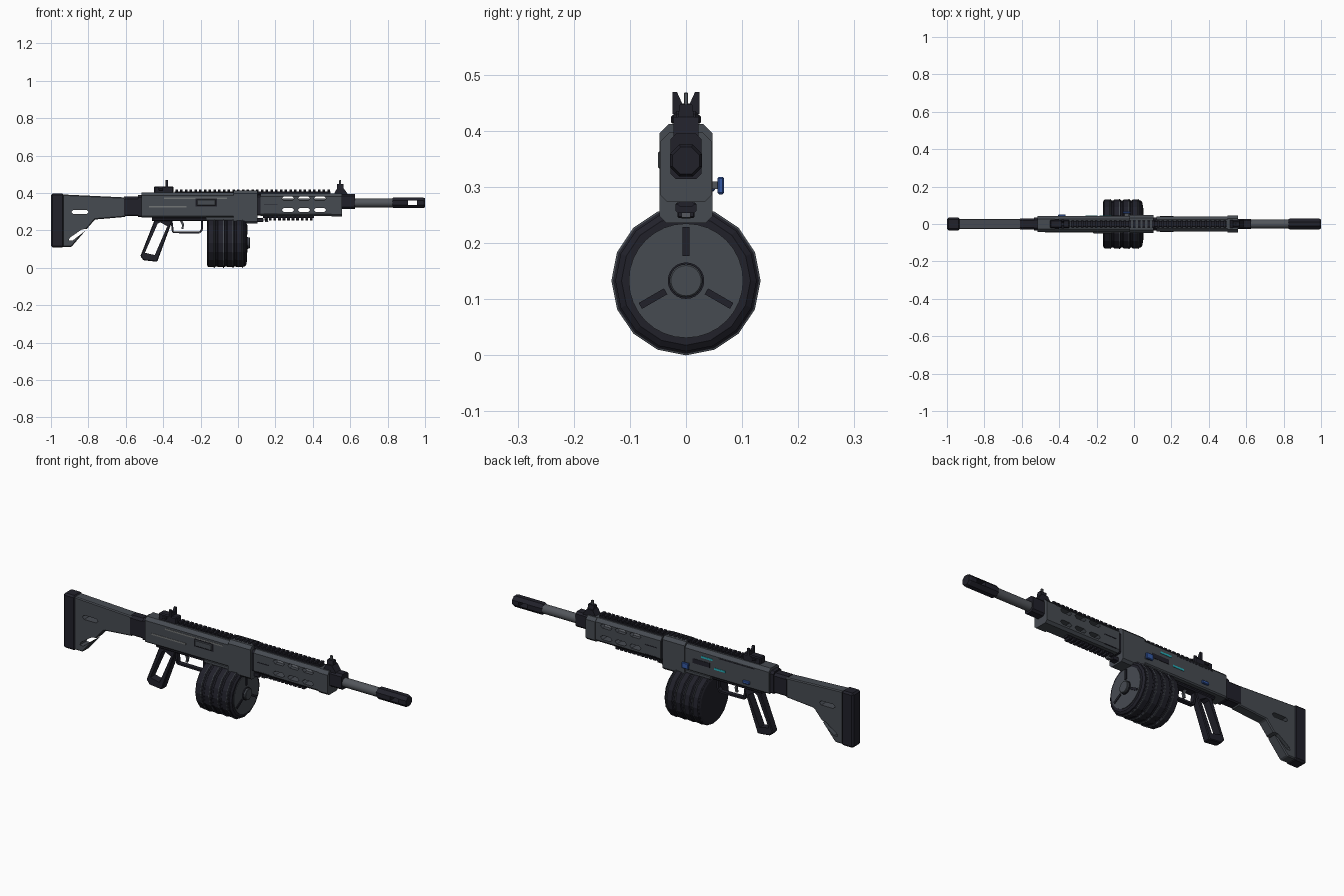
import bpy, bmesh, math
from mathutils import Vector

cube = bpy.data.objects.get("Cube")
if cube:
    bpy.data.objects.remove(cube, do_unlink=True)


def material(name, rgb):
    m = bpy.data.materials.new(name)
    m.use_nodes = True
    m.diffuse_color = (*rgb, 1)
    m.node_tree.nodes["Principled BSDF"].inputs["Base Color"].default_value = (*rgb, 1)
    return m


GREY = material("gunmetal grey", (0.062, 0.07, 0.083))
DARK = material("near black", (0.015, 0.015, 0.023))
STEEL = material("steel grey", (0.085, 0.092, 0.105))
LIGHT = material("pale groove", (0.17, 0.18, 0.18))
BLUE = material("control blue", (0.035, 0.1, 0.38))
CYAN = material("cyan marking", (0.02, 0.42, 0.48))


def finish(name, bm, mat, bevel=0):
    bmesh.ops.recalc_face_normals(bm, faces=bm.faces)
    if bevel:
        bmesh.ops.bevel(bm, geom=bm.edges[:], offset=bevel, segments=1, affect='EDGES')
    me = bpy.data.meshes.new(name)
    bm.to_mesh(me)
    bm.free()
    me.materials.append(mat)
    ob = bpy.data.objects.new(name, me)
    bpy.context.collection.objects.link(ob)
    return ob


def prism(name, pts, lo, hi, mat, bevel=0, axis="y"):
    """Extrude an xz outline along y, or a yz outline along x."""
    bm = bmesh.new()
    place = (lambda a, b, t: (a, t, b)) if axis == "y" else (lambda a, b, t: (t, a, b))
    face = bm.faces.new([bm.verts.new(place(a, b, lo)) for a, b in pts])
    new = bmesh.ops.extrude_face_region(bm, geom=[face])["geom"]
    shift = Vector(place(0, 0, hi - lo))
    bmesh.ops.translate(bm, vec=shift, verts=[v for v in new if isinstance(v, bmesh.types.BMVert)])
    return finish(name, bm, mat, bevel)


def box(name, x0, x1, y0, y1, z0, z1, mat, bevel=0):
    return prism(name, [(x0, z0), (x1, z0), (x1, z1), (x0, z1)], y0, y1, mat, bevel)


def section(name, x0, x1, w, z0, z1, mat, c=0.012, cb=0.006):
    """Body with chamfered long edges."""
    half = [(w - cb, z0), (w, z0 + cb), (w, z1 - c), (w - c, z1)]
    return prism(name, half + [(-y, z) for y, z in reversed(half)], x0, x1, mat, 0, "x")


def lathe(name, profile, z, sides, mat, phase=0.0):
    """Turn (x, radius) pairs about a line along x."""
    bm = bmesh.new()
    rings = []
    for x, r in profile:
        rings.append([bm.verts.new((x, r * math.sin(a), z - r * math.cos(a)))
                      for a in (math.tau * (i + phase) / sides for i in range(sides))])
    for a, b in zip(rings, rings[1:]):
        for i in range(sides):
            j = (i + 1) % sides
            bm.faces.new((a[i], a[j], b[j], b[i]))
    bm.faces.new(rings[0])
    bm.faces.new(rings[-1])
    return finish(name, bm, mat)


def slot(x0, z0, x1, z1, w):
    """Outline of a long slot with pointed corners around a line."""
    a, b = Vector((x0, z0)), Vector((x1, z1))
    d = (b - a).normalized() * w
    n = Vector((-d.y, d.x))
    return [tuple(p) for p in (a - d, a - n, b - n, b + d, b + n, a + n)]


def cut(ob, outline, y=0.2):
    """Cut an outline right through a part."""
    tool = prism("cutter", outline, -y, y, DARK)
    tool.hide_render = True
    mod = ob.modifiers.new("cut", "BOOLEAN")
    mod.operation, mod.object, mod.solver = 'DIFFERENCE', tool, 'EXACT'
    me = bpy.data.meshes.new_from_object(ob.evaluated_get(bpy.context.evaluated_depsgraph_get()))
    ob.modifiers.clear()
    ob.data = me
    bpy.data.objects.remove(tool, do_unlink=True)


def bar(name, p, q, w, y, mat):
    a, b = Vector(p), Vector(q)
    n = (b - a).normalized() * w
    n = Vector((-n.y, n.x))
    return prism(name, [tuple(v) for v in (a - n, b - n, b + n, a + n)], -y, y, mat)


# Stock
stock = prism("stock", [(-0.94, 0.392), (-0.60, 0.376), (-0.60, 0.272), (-0.765, 0.258),
                        (-0.89, 0.112), (-0.94, 0.112)], -0.028, 0.028, GREY, 0.005)
cut(stock, slot(-0.88, 0.298, -0.81, 0.298, 0.011))
cut(stock, [(-0.905, 0.145), (-0.885, 0.145), (-0.803, 0.208), (-0.835, 0.205), (-0.9, 0.16)])
box("butt_pad", -1.0, -0.93, -0.034, 0.034, 0.108, 0.397, DARK, 0.009)
section("stock_collar", -0.61, -0.51, 0.03, 0.277, 0.38, DARK)
section("collar_ring", -0.535, -0.51, 0.034, 0.272, 0.388, DARK)

# Receiver
section("receiver", -0.515, -0.02, 0.043, 0.27, 0.402, GREY, 0.016)
section("receiver_front", -0.025, 0.105, 0.047, 0.236, 0.412, GREY, 0.016, 0.012)
section("magazine_well", -0.17, 0.0, 0.04, 0.25, 0.28, GREY)
section("grip_mount", -0.46, -0.17, 0.026, 0.25, 0.275, DARK)
box("port_cover", -0.22, -0.12, -0.05, -0.04, 0.332, 0.364, GREY, 0.003)
box("port_frame", -0.227, -0.113, -0.045, -0.04, 0.327, 0.369, DARK)
for x0, x1, z in ((-0.395, -0.06, 0.372), (-0.475, -0.275, 0.325)):
    box("right_groove", x0, x1, -0.0445, -0.04, z - 0.004, z + 0.004, LIGHT)
for x0, x1, z in ((-0.185, -0.12, 0.363), (-0.26, -0.195, 0.32)):
    box("left_marking", x0, x1, 0.04, 0.045, z - 0.005, z + 0.005, CYAN)
box("left_port", -0.17, -0.07, 0.04, 0.045, 0.318, 0.342, DARK)
box("left_groove", -0.43, -0.22, 0.04, 0.044, 0.378, 0.383, DARK)
box("selector", -0.405, -0.365, 0.04, 0.052, 0.292, 0.308, BLUE, 0.003)
box("handle_stem", -0.05, -0.03, 0.035, 0.06, 0.296, 0.31, STEEL)
box("handle_knob", -0.06, -0.02, 0.056, 0.068, 0.287, 0.318, BLUE, 0.003)

# Handguard with through vents
guard = section("handguard", 0.12, 0.505, 0.041, 0.276, 0.398, GREY, 0.016, 0.012)
for x in (0.235, 0.32, 0.405):
    for z in (0.37, 0.309):
        cut(guard, slot(x + 0.01, z, x + 0.055, z, 0.011))
section("guard_joint", 0.10, 0.125, 0.034, 0.28, 0.39, DARK)
section("guard_cap", 0.50, 0.555, 0.045, 0.273, 0.398, GREY, 0.016, 0.012)
for z in (0.34, 0.39):
    for s in (-1, 1):
        box("guard_seam", 0.14, 0.21, s * 0.0405 - 0.002, s * 0.0405 + 0.002, z - 0.053, z - 0.049, DARK)

# Top and lower rails
section("top_rail_base", -0.34, 0.495, 0.017, 0.39, 0.408, DARK, 0.003)
for i in range(33):
    x = -0.335 + i * 0.0254
    section("top_rail_tooth", x, x + 0.014, 0.019, 0.403, 0.419, DARK, 0.004)
section("lower_rail_base", 0.135, 0.405, 0.017, 0.265, 0.28, DARK)
for i in range(11):
    x = 0.142 + i * 0.0242
    section("lower_rail_tooth", x, x + 0.014, 0.019, 0.254, 0.272, DARK, 0.003, 0.004)
box("front_latch", 0.10, 0.135, -0.015, 0.015, 0.245, 0.266, DARK, 0.002)
bar("sling_hook", (0.15, 0.275), (0.153, 0.245), 0.009, 0.008, STEEL)

# Barrel and muzzle
lathe("barrel", [(0.1, 0.024), (0.84, 0.024)], 0.347, 16, STEEL)
muzzle = lathe("muzzle", [(0.825, 0.026), (0.832, 0.031), (0.99, 0.031), (1.0, 0.026)],
               0.347, 8, DARK, 0.5)
cut(muzzle, [(0.908, 0.336), (0.958, 0.336), (0.958, 0.359), (0.908, 0.359)])
lathe("muzzle_bore", [(0.99, 0.015), (1.0, 0.015)], 0.347, 8, DARK, 0.5)
section("gas_block", 0.55, 0.625, 0.028, 0.314, 0.395, DARK, 0.01, 0.01)

# Front sight: tapered tower, guard ears and post
prism("front_sight_base", [(0.51, 0.39), (0.59, 0.39), (0.565, 0.425), (0.53, 0.425)],
      -0.022, 0.022, DARK)
prism("front_sight_tower", [(-0.02, 0.39), (0.02, 0.39), (0.011, 0.447), (-0.011, 0.447)],
      0.53, 0.565, DARK, 0, "x")
lathe("front_sight_screw", [(0.535, 0.008), (0.56, 0.008)], 0.42, 8, DARK)
box("front_sight_post", 0.541, 0.552, -0.004, 0.004, 0.44, 0.468, STEEL, 0.001)

# Rear sight with two ears
box("rear_sight_base", -0.45, -0.345, -0.022, 0.022, 0.396, 0.435, DARK, 0.005)
for s in (-1, 1):
    prism("rear_sight_ear", [(s * 0.024, 0.43), (s * 0.024, 0.469), (s * 0.016, 0.469),
                             (s * 0.006, 0.447), (s * 0.006, 0.43)], -0.387, -0.374, DARK, 0, "x")
box("rear_sight_bridge", -0.387, -0.374, -0.012, 0.012, 0.43, 0.449, DARK)
box("rear_sight_knob", -0.425, -0.4, -0.027, 0.027, 0.413, 0.428, DARK, 0.003)

# Skeleton grip
grip = prism("grip", [(-0.445, 0.258), (-0.35, 0.258), (-0.362, 0.222), (-0.432, 0.032),
                      (-0.505, 0.04), (-0.522, 0.062)], -0.021, 0.021, DARK, 0.004)
cut(grip, [(-0.43, 0.235), (-0.415, 0.243), (-0.378, 0.222), (-0.445, 0.068), (-0.498, 0.08)])

# Trigger and its guard
loop = [(-0.355, 0.25), (-0.348, 0.19), (-0.205, 0.188), (-0.192, 0.205), (-0.192, 0.255)]
for p, q in zip(loop, loop[1:]):
    bar("trigger_guard", p, q, 0.005, 0.012, DARK)
bar("trigger", (-0.305, 0.255), (-0.293, 0.228), 0.006, 0.006, STEEL)
bar("trigger_tip", (-0.293, 0.232), (-0.298, 0.207), 0.005, 0.006, STEEL)

# Drum magazine: ribbed body, rings, cover, hub and spokes
DZ = 0.133
lathe("drum", [(-0.167, 0.115), (-0.162, 0.126), (0.037, 0.126), (0.045, 0.115)], DZ, 16, DARK)
for x in (-0.157, -0.107, -0.057, -0.007):
    lathe("drum_band", [(x - 0.004, 0.126), (x, 0.130), (x + 0.034, 0.130), (x + 0.038, 0.126)],
          DZ, 16, DARK)
    lathe("drum_ring", [(x + 0.026, 0.127), (x + 0.028, 0.133), (x + 0.032, 0.133),
                        (x + 0.034, 0.127)], DZ, 16, GREY)
lathe("drum_cover", [(0.04, 0.102), (0.048, 0.102)], DZ, 32, GREY)
lathe("drum_hub_rim", [(0.045, 0.0325), (0.054, 0.0325)], DZ, 24, DARK)
lathe("drum_hub", [(0.045, 0.0295), (0.062, 0.0295), (0.064, 0.027)], DZ, 24, GREY)
for k in range(3):
    a = math.radians(90 + 120 * k)
    d, n = Vector((math.cos(a), math.sin(a))), Vector((-math.sin(a), math.cos(a))) * 0.006
    c = Vector((0, DZ + 0.002))
    prism("drum_spoke", [tuple(c + d * r + n * s) for r, s in
                         ((0.042, -1), (0.094, -1), (0.094, 1), (0.042, 1))],
          0.046, 0.052, DARK, 0, "x")
section("drum_neck", -0.12, 0.0, 0.03, 0.22, 0.265, DARK)

# Round parts shade smoothly, edges stay sharp
bpy.ops.object.select_all(action='DESELECT')
smooth = [o for o in bpy.context.collection.objects if o.name in ("barrel", "drum_cover", "drum_hub")]
for o in smooth:
    o.select_set(True)
bpy.context.view_layer.objects.active = smooth[0]
bpy.ops.object.shade_smooth_by_angle(angle=math.radians(30))
